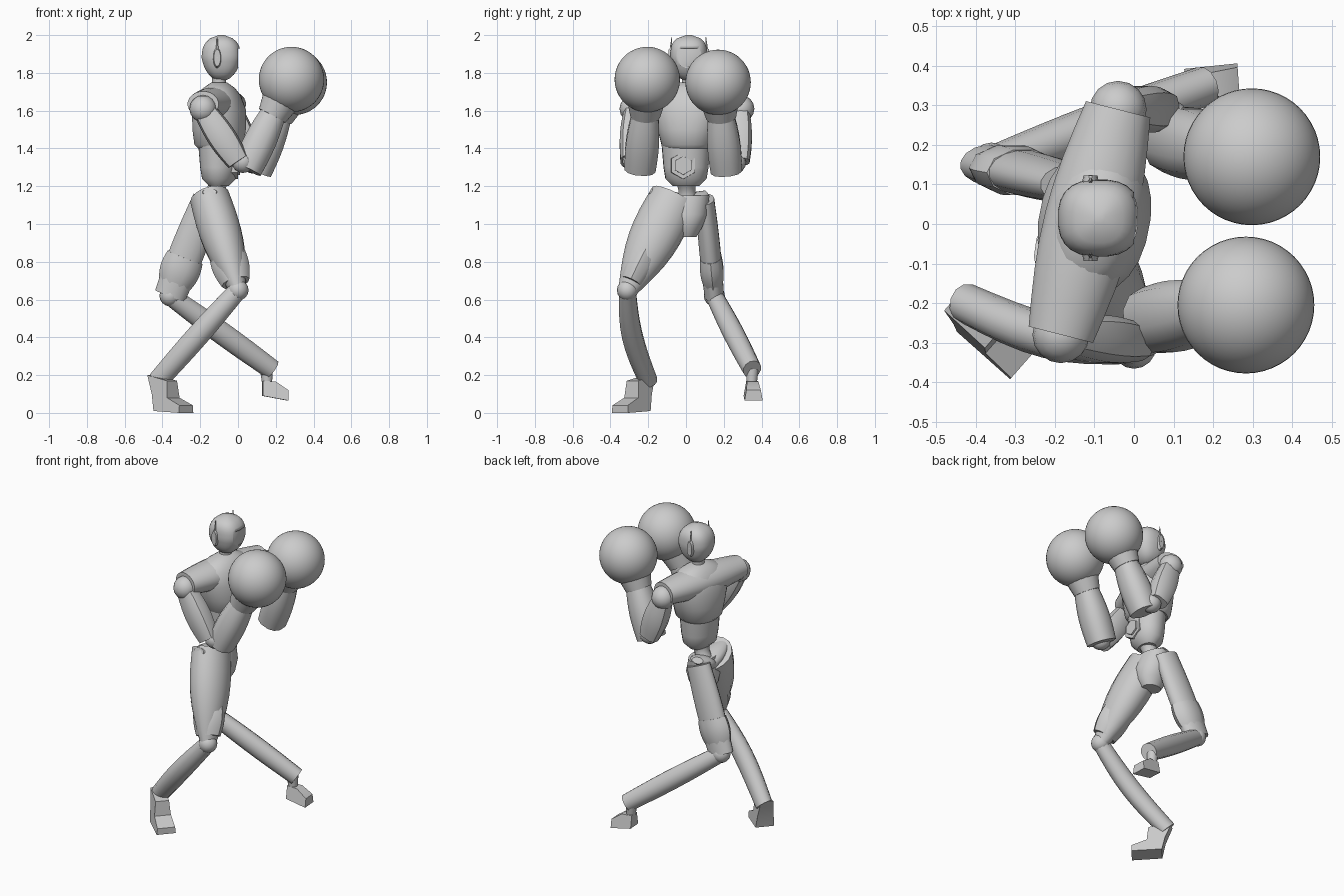
import bpy, bmesh, math
from mathutils import Vector

default_cube = bpy.data.objects.get("Cube")
if default_cube:
    bpy.data.objects.remove(default_cube)

grey = bpy.data.materials.new("plain_grey")
grey.use_nodes = True
tone = (.6, .6, .6, 1)
grey.diffuse_color = tone
grey.node_tree.nodes["Principled BSDF"].inputs["Base Color"].default_value = tone

UP = Vector((0, 0, 1))
ACROSS = Vector((0, 1, 0))
FORWARD = Vector((1, 0, 0))


def finish(name, bm, angle=40):
    bmesh.ops.recalc_face_normals(bm, faces=bm.faces)
    mesh = bpy.data.meshes.new(name)
    bm.to_mesh(mesh)
    bm.free()
    obj = bpy.data.objects.new(name, mesh)
    bpy.context.collection.objects.link(obj)
    mesh.materials.append(grey)
    bpy.ops.object.select_all(action="DESELECT")
    obj.select_set(True)
    bpy.context.view_layer.objects.active = obj
    bpy.ops.object.shade_smooth_by_angle(angle=math.radians(angle))
    return obj


def loft(name, rings, axis, side, sides, square=1):
    """Skin rings of (centre, width, depth) that all face along the axis."""
    bm = bmesh.new()
    axis = axis.normalized()
    side = (side - axis * side.dot(axis)).normalized()
    other = axis.cross(side)
    loops = []
    for centre, width, depth in rings:
        loop = []
        for k in range(sides):
            turn = math.tau * (k + .5) / sides
            c, s = math.cos(turn), math.sin(turn)
            c = math.copysign(abs(c) ** square, c)
            s = math.copysign(abs(s) ** square, s)
            loop.append(bm.verts.new(centre + side * c * width + other * s * depth))
        loops.append(loop)
    for low, high in zip(loops, loops[1:]):
        for k in range(sides):
            n = (k + 1) % sides
            bm.faces.new((low[k], low[n], high[n], high[k]))
    bm.faces.new(loops[0])
    bm.faces.new(loops[-1])
    return finish(name, bm)


def limb(name, start, end, first, last, bulge=0, depth=1, side=ACROSS, sides=16, square=1, bow=0):
    """Tapered rod between two joints that swells, or bows sideways, in its middle."""
    steps = 8
    rings = []
    for k in range(steps + 1):
        t = k / steps
        swell = math.sin(math.pi * t)
        radius = first + (last - first) * t + bulge * swell
        rings.append((start.lerp(end, t) + ACROSS * bow * swell, radius, radius * depth))
    return loft(name, rings, end - start, side, sides, square)


def stack(name, x, y, rings, side=ACROSS, square=1):
    """Level rings of (height, width, depth) above one spot."""
    rings = [(Vector((x, y, z)), width, depth) for z, width, depth in rings]
    return loft(name, rings, UP, side, 24, square)


def ball(name, centre, radius, segments=16):
    bm = bmesh.new()
    bmesh.ops.create_uvsphere(bm, u_segments=segments, v_segments=segments // 2, radius=radius)
    bmesh.ops.translate(bm, verts=bm.verts, vec=centre)
    return finish(name, bm)


def slab(name, origin, heading, profile, width, taper=0):
    """Side profile of (along, height), extruded and narrowed with height."""
    bm = bmesh.new()
    heading = heading.normalized()
    sideways = UP.cross(heading)
    walls = []
    for sign in (-1, 1):
        walls.append([bm.verts.new(origin + heading * along + UP * z
                                   + sideways * sign * (width - taper * z))
                      for along, z in profile])
        bm.faces.new(walls[-1])
    left, right = walls
    for k in range(len(profile)):
        before = k - 1
        bm.faces.new((left[before], left[k], right[k], right[before]))
    return finish(name, bm)


# Joints
right_shoulder = Vector((-.185, -.28, 1.61))
left_shoulder = Vector((-.04, .29, 1.61))
right_hip = Vector((-.15, -.06, 1.14))
left_hip = Vector((-.16, .1, 1.13))
right_knee = Vector((0, -.31, .65))
left_knee = Vector((-.36, .15, .62))
right_ankle = Vector((-.425, -.2, .17))
left_ankle = Vector((.18, .35, .23))
head_base = Vector((-.1, .015, 1.8))
belly = Vector((-.1, 0, 1.25))
pelvis = Vector((-.14, .01, 1.1))

# Torso, with the shoulders slightly turned
turned = ACROSS + FORWARD * .2
stack("abdomen", -.1, 0, [(1.2, .07, .05), (1.24, .11, .09), (1.3, .12, .1), (1.42, .13, .11)], turned)
stack("chest", -.1, .01, [(1.4, .12, .11), (1.42, .14, .13), (1.5, .16, .14), (1.6, .19, .14),
                          (1.68, .18, .11), (1.72, .13, .08), (1.75, .05, .04)], turned, .9)
limb("shoulder_yoke", right_shoulder + UP * .025, left_shoulder + UP * .025,
     .068, .068, .025, 1.25, UP, 20)
limb("neck", head_base - UP * .1, head_base, .05, .045, -.01)
limb("waist", pelvis, belly, .07, .07, -.025)
for radius, reach in ((.08, .1), (.055, .11)):
    plate = belly + UP * .06 - ACROSS * .015
    limb("belly_plate", plate, plate + FORWARD * reach, radius, radius * .9, sides=6)

# Head with a recessed visor
levels = 14
rings = []
for k in range(levels + 1):
    t = k / levels
    edge = abs(2 * t - 1)
    jaw = min(1, .75 + t / 2)
    broad, deep = (max(.15, (1 - edge ** power) ** .5) * jaw for power in (3.5, 2.6))
    rings.append((1.755 + .245 * t, .098 * broad, .105 * deep))
head = stack("head", -.088, .015, rings, square=.8)
cutter = slab("visor_cutter", head_base + FORWARD * .1, FORWARD,
              [(0, .03), (.1, .03), (.1, .13), (0, .13)], .066)
cutter.hide_render = True
recess = head.modifiers.new("visor", "BOOLEAN")
recess.operation, recess.object = "DIFFERENCE", cutter
bpy.context.view_layer.objects.active = head
bpy.ops.object.modifier_apply(modifier="visor")
bpy.data.objects.remove(cutter)
for sign in (-1, 1):
    ear = head_base + UP * .08 + ACROSS * sign * .09 - FORWARD * .01
    limb("ear", ear, ear + ACROSS * sign * .018, .022, .018, depth=2.5, side=FORWARD)
    limb("antenna", ear + ACROSS * sign * .01, ear + UP * .11, .01, .002, sides=6)


# Arms and boxing gloves
def arm(tag, shoulder, elbow, forearm, wrist, glove):
    ball(tag + "_shoulder", shoulder, .072)
    limb(tag + "_upper_arm", shoulder.lerp(elbow, .1), elbow, .05, .048, .012, 1.25, sides=10, square=.7)
    ball(tag + "_elbow", elbow.lerp(forearm, .4), .06)
    limb(tag + "_forearm", forearm.lerp(wrist, -.15), wrist, .085, .07, .012, .98, sides=12, square=.85)
    limb(tag + "_cuff", wrist.lerp(glove, -.1), glove, .08, .13)
    ball(tag + "_glove", glove, .173, 48)


arm("right", right_shoulder, Vector((0, -.3, 1.33)), Vector((.065, -.24, 1.33)),
    Vector((.19, -.215, 1.59)), Vector((.283, -.205, 1.765)))
arm("left", left_shoulder, Vector((.06, .29, 1.33)), Vector((.115, .21, 1.32)),
    Vector((.22, .185, 1.58)), Vector((.298, .17, 1.75)))

# Pelvis with a raised crest over each hip
stack("pelvis", -.13, .005, [(.93, .05, .06), (.98, .08, .09), (1.05, .11, .1), (1.15, .12, .07)])
limb("right_hip_crest", pelvis, right_hip + UP * .03 - ACROSS * .13, .045, .02, .01, 1.8, UP)
limb("left_hip_crest", pelvis, left_hip + UP * .03 + ACROSS * .01, .045, .02, .01, 1.8, UP)


# Legs
def leg(tag, hip, knee, ankle, girth, bulge, depth, guard, guard_depth, bow):
    limb(tag + "_thigh", hip, knee, girth, .052, bulge, depth)
    limb(tag + "_thigh_guard", hip.lerp(knee, .6), hip.lerp(knee, .92),
         guard, guard * .8, .01, guard_depth, sides=10)
    ball(tag + "_knee", knee, .056)
    limb(tag + "_shin", knee, ankle, .046, .05, .008, 1.1, sides=12, bow=bow)


leg("right", right_hip, right_knee, right_ankle, .13, .04, .82, .08, 1.2, -.03)
leg("left", left_hip, left_knee, left_ankle, .05, .006, 1.65, .06, 1.65, 0)

# Feet
slab("right_foot", Vector((-.41, -.23, 0)), Vector((.75, -.66, 0)),
     [(-.06, .2), (-.02, .1), (0, .01), (.18, 0), (.18, .04), (.09, .08), (.08, .17)], .058, .1)
slab("left_foot", Vector((.15, .35, 0)), FORWARD + ACROSS * .07,
     [(-.02, .17), (-.02, .09), (.115, .065), (.115, .12), (.05, .165)], .06, .18)
limb("left_ankle", left_ankle - FORWARD * .03, Vector((.155, .348, .14)), .035, .025)
